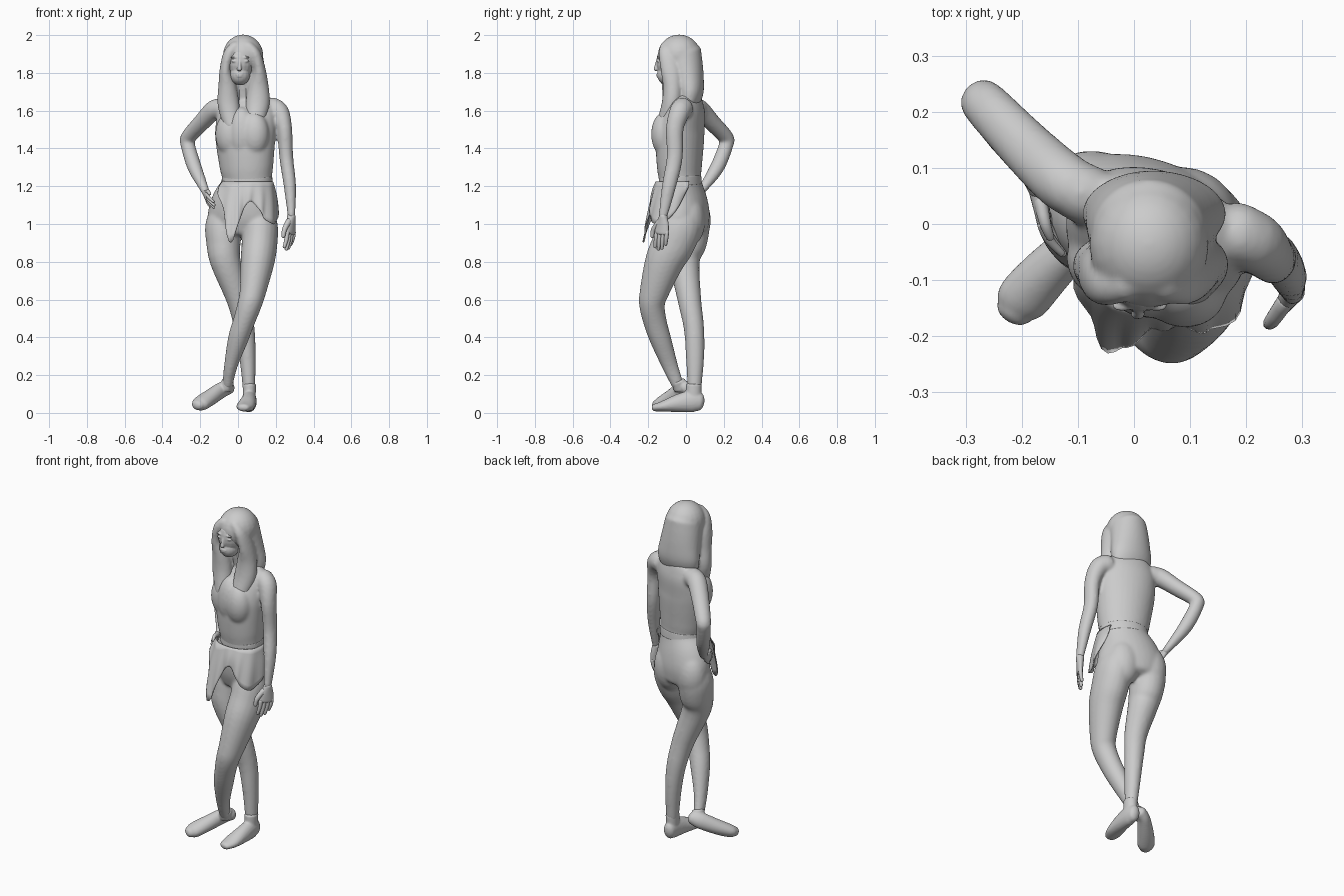
import bpy, bmesh, math
from mathutils import Vector, Matrix


def spline(rows, steps):
    """Catmull-Rom interpolation through rows of numbers."""
    out = []
    n = len(rows)
    for i in range(n - 1):
        p = [rows[max(i - 1, 0)], rows[i], rows[i + 1], rows[min(i + 2, n - 1)]]
        for k in range(steps):
            t = k / steps
            out.append([0.5 * (2 * b + (c - a) * t + (2 * a - 5 * b + 4 * c - d) * t * t
                               + (3 * b - a - 3 * c + d) * t ** 3) for a, b, c, d in zip(*p)])
    return out + [list(rows[-1])]


def loft(bm, rows, ref=(1, 0, 0), cap=0.8, seg=20, steps=4):
    """Elliptical tube through rows (x, y, z, radius along ref, other radius) with round ends."""
    rows = spline(rows, steps)
    ctr = [Vector(r[:3]) for r in rows]
    tan = [(ctr[min(i + 1, len(ctr) - 1)] - ctr[max(i - 1, 0)]).normalized() for i in range(len(ctr))]
    stations = [(c, t, r[3], r[4]) for c, t, r in zip(ctr, tan, rows)]

    def dome(st, sign):
        c, t, a, b = st
        h = min(a, b) * cap
        return [(c + t * sign * h * math.sin(q), t, a * math.cos(q), b * math.cos(q))
                for q in (0.45, 0.9, 1.3, 1.5)]
    stations = dome(stations[0], -1)[::-1] + stations + dome(stations[-1], 1)
    rings = []
    for c, t, a, b in stations:
        u = Vector(ref)
        u = (u - t * u.dot(t)).normalized()
        v = t.cross(u)
        rings.append([bm.verts.new(c + u * a * math.cos(q) + v * b * math.sin(q))
                      for q in (2 * math.pi * k / seg for k in range(seg))])
    for r0, r1 in zip(rings, rings[1:]):
        for k in range(seg):
            j = (k + 1) % seg
            bm.faces.new((r0[k], r0[j], r1[j], r1[k]))
    bm.faces.new(rings[0][::-1])
    bm.faces.new(rings[-1])


def ball(bm, loc, size, yaw=0.0):
    m = Matrix.Translation(loc) @ Matrix.Rotation(yaw, 4, 'Z') @ Matrix.Diagonal((*size, 1))
    bmesh.ops.create_uvsphere(bm, u_segments=20, v_segments=14, radius=1, matrix=m)


def finish(name, bm, voxel=0, smooth=0):
    bmesh.ops.recalc_face_normals(bm, faces=bm.faces)
    for f in bm.faces:
        f.smooth = True
    me = bpy.data.meshes.new(name)
    bm.to_mesh(me)
    bm.free()
    ob = bpy.data.objects.new(name, me)
    bpy.context.collection.objects.link(ob)
    if voxel:
        r = ob.modifiers.new("fuse", 'REMESH')
        r.mode, r.voxel_size, r.use_smooth_shade = 'VOXEL', voxel, True
        s = ob.modifiers.new("soften", 'SMOOTH')
        s.factor, s.iterations = 0.5, smooth
    return ob


# body: torso, hips, limbs and neck fused into one skin
YAW = -0.35
side = (math.cos(YAW), math.sin(YAW), 0)
bm = bmesh.new()
loft(bm, [(.045, .0, 1.70, .05, .045), (.05, .01, 1.66, .125, .066), (.05, .0, 1.60, .158, .095),
          (.040, -.025, 1.50, .166, .118), (.040, -.033, 1.42, .160, .122), (.045, -.035, 1.30, .145, .115),
          (.048, -.03, 1.22, .135, .108), (.03, -.015, 1.12, .172, .120), (.022, -.003, 1.04, .188, .120),
          (.022, .005, 0.97, .165, .105)], side, cap=.35, seg=32)
for x, y in ((-.04, -.068), (.085, -.112)):
    ball(bm, (x, y, 1.475), (.082, .072, .12), YAW)
ball(bm, (.02, -.097, 1.48), (.075, .070, .14), YAW)
for x, y in ((-.068, .045), (.092, .016)):
    ball(bm, (x, y, 1.02), (.097, .085, .14), YAW)
loft(bm, [(.035, 0, 1.62, .05, .05), (.03, -.02, 1.70, .043, .045), (.02, -.04, 1.80, .043, .045)])
# front crossing leg
loft(bm, [(.115, -.02, 1.10, .06, .07), (.118, -.03, 1.0, .092, .112), (.114, -.065, .90, .095, .114),
          (.103, -.115, .80, .090, .103), (.078, -.168, .64, .070, .078), (.060, -.180, .57, .064, .068),
          (.030, -.163, .48, .058, .062), (.000, -.135, .39, .054, .057),
          (-.038, -.085, .25, .036, .043), (-.055, -.045, .15, .028, .033)])
# standing leg
loft(bm, [(-.075, .03, 1.10, .06, .07), (-.079, .025, 1.0, .094, .10), (-.077, .01, .90, .091, .10),
          (-.066, -.008, .80, .081, .081), (.002, .018, .60, .063, .063), (.034, .042, .45, .054, .054),
          (.05, .048, .30, .044, .049), (.058, .045, .13, .033, .037)])
# hanging arm and bent arm
loft(bm, [(.18, -.015, 1.615, .055, .058), (.22, -.035, 1.59, .052, .055), (.246, -.06, 1.50, .041, .047),
          (.256, -.06, 1.35, .037, .043), (.275, -.09, 1.20, .033, .038), (.283, -.122, 1.04, .020, .024)])
loft(bm, [(-.08, .05, 1.61, .055, .055), (-.125, .075, 1.605, .052, .054), (-.19, .135, 1.54, .045, .049),
          (-.262, .210, 1.46, .040, .043), (-.266, .213, 1.42, .038, .039), (-.23, .165, 1.30, .038, .039),
          (-.18, .09, 1.19, .024, .026), (-.17, .06, 1.165, .02, .022)], (1, -1, 0))
finish("body", bm, .0075, 14)


# hands: palm, four curled fingers and a thumb
def hand(name, wrist, aim, spread, curl, size):
    w, d, s, c = Vector(wrist), Vector(aim).normalized(), Vector(spread).normalized(), Vector(curl)
    bm = bmesh.new()
    palm = [(0, .018, .018), (.035, .030, .015), (.07, .034, .013)]
    loft(bm, [(*(w + d * k * size), a * size, b * size) for k, a, b in palm], s)
    for i in range(4):
        base = w + (d * .068 + s * (i - 1.5) * .017) * size
        length = (.062, .072, .068, .052)[i] * size
        loft(bm, [(*(base + d * length * t + c * t * t * .03), r * size, r * size)
                  for t, r in ((0, .0095), (.5, .009), (1, .007))], s, seg=10, steps=3)
    loft(bm, [(*(w + (d * a - s * b) * size + c * a * .2), r * size, r * size)
              for a, b, r in ((.02, .015, .013), (.055, .042, .011), (.085, .045, .008))], s, seg=10, steps=3)
    return finish(name, bm)


hand("hanging_hand", (.282, -.120, 1.04), (-.05, -.10, -1), (.5, .8, 0), (-.4, 0, 0), 1.25)
hand("hip_hand", (-.172, .065, 1.165), (.16, -.8, -.45), (.1, .4, -.8), (.8, 0, -.3), .95)

# shoes with ankle cuffs
bm = bmesh.new()
loft(bm, [(.06, .070, .058, .034, .049), (.06, .03, .062, .039, .058), (.052, -.05, .050, .044, .046),
          (.038, -.12, .035, .047, .029), (.028, -.165, .028, .034, .020)])
loft(bm, [(.06, .042, .15, .036, .042), (.06, .04, .09, .034, .042)], cap=.2)
finish("standing_shoe", bm, .006, 4)
bm = bmesh.new()
loft(bm, [(-.045, .0, .135, .032, .036), (-.085, -.02, .122, .035, .045), (-.147, -.077, .082, .044, .042),
          (-.197, -.132, .050, .048, .036), (-.213, -.155, .042, .035, .028)], (.75, -.65, -.3))
loft(bm, [(-.052, -.042, .17, .033, .038), (-.066, -.03, .125, .032, .036)], cap=.2)
finish("crossed_shoe", bm, .006, 4)

# head and facial features
bm = bmesh.new()
ball(bm, (.012, -.072, 1.86), (.074, .085, .10))
ball(bm, (.01, -.097, 1.79), (.054, .056, .055))
loft(bm, [(.009, -.150, 1.868, .007, .007), (.008, -.155, 1.84, .009, .011), (.007, -.160, 1.819, .013, .011)], seg=12)
for z, w in ((1.792, .021), (1.782, .017)):
    ball(bm, (.008, -.147, z), (w, .009, .006))
for x in (-.020, .041):
    ball(bm, (x, -.143, 1.862), (.015, .011, .007))
    ball(bm, (x, -.145, 1.882), (.020, .011, .005))
finish("head", bm, .004, 2)

# long hair: rounded crown, back fall and two broad framing curtains
bm = bmesh.new()
ball(bm, (.027, -.036, 1.893), (.107, .114, .110))
loft(bm, [(.027, -.025, 1.90, .104, .108), (.028, -.008, 1.84, .112, .098), (.032, .008, 1.77, .120, .087),
          (.036, .018, 1.70, .128, .076), (.038, .012, 1.645, .122, .062)], cap=.5, seg=32)
loft(bm, [(-.012, -.105, 1.94, .03, .032), (-.048, -.108, 1.90, .030, .038), (-.067, -.092, 1.82, .030, .048),
          (-.057, -.08, 1.73, .048, .048), (-.050, -.075, 1.63, .058, .050), (-.03, -.10, 1.52, .045, .04)])
loft(bm, [(.052, -.105, 1.94, .03, .032), (.090, -.105, 1.90, .030, .040), (.112, -.083, 1.82, .034, .052),
          (.109, -.07, 1.73, .054, .052), (.103, -.078, 1.63, .064, .052), (.085, -.12, 1.52, .045, .04)])
finish("hair", bm, .0065, 12)

# waistband
bm = bmesh.new()
loft(bm, [(.048, -.032, 1.25, .136, .109), (.048, -.031, 1.232, .137, .110), (.047, -.03, 1.21, .138, .111)],
     side, cap=.05, seg=40)
finish("waistband", bm)

# tunic skirt: ragged front panel, rows hold waist x, y then hem x, y, z
panel = [(-.082, -.05, -.105, -.10, 1.17), (-.065, -.105, -.080, -.165, 1.08), (-.035, -.14, -.045, -.225, .905),
         (0, -.152, -.010, -.215, .965), (.035, -.157, .03, -.19, 1.08), (.075, -.157, .07, -.182, 1.12),
         (.115, -.147, .115, -.188, 1.07), (.15, -.127, .15, -.185, 1.02), (.176, -.095, .194, -.14, 1.0),
         (.183, -.04, .208, -.06, 1.06), (.174, .015, .182, .01, 1.19)]
bm = bmesh.new()
cols = []
for i, (tx, ty, hx, hy, hz) in enumerate(spline(panel, 4)):
    col = []
    for k in range(9):
        t = k / 8
        out = .006 * math.sin(math.pi * t) + .006 * t * math.sin(i * 1.1)
        away = Vector((tx - .045, ty + .03, 0)).normalized() * out
        col.append(bm.verts.new(Vector((tx + (hx - tx) * t, ty + (hy - ty) * t, 1.225 + (hz - 1.225) * t)) + away))
    cols.append(col)
for c0, c1 in zip(cols, cols[1:]):
    for k in range(8):
        bm.faces.new((c0[k], c1[k], c1[k + 1], c0[k + 1]))
skirt = finish("tunic_skirt", bm)
thick = skirt.modifiers.new("cloth", 'SOLIDIFY')
thick.thickness, thick.offset = .006, 0
